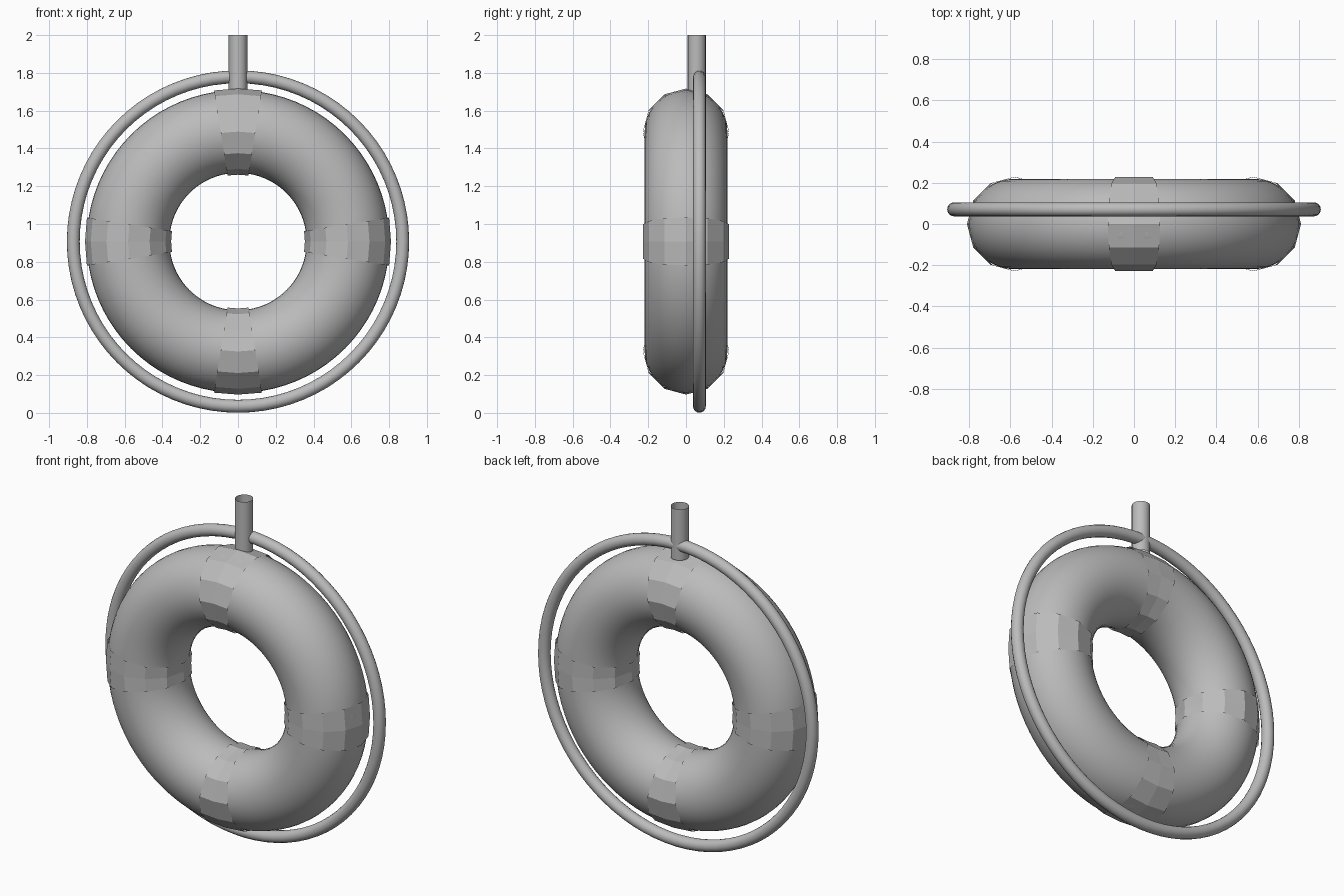
import bpy, bmesh
from math import sin, cos, pi, radians

cube = bpy.data.objects.get("Cube")
if cube:
    bpy.data.objects.remove(cube, do_unlink=True)

CENTRE_Z = 0.907

grey = bpy.data.materials.new("plain grey")
grey.use_nodes = True
grey.diffuse_color = (0.5, 0.5, 0.5, 1)
grey.node_tree.nodes["Principled BSDF"].inputs["Base Color"].default_value = (0.5, 0.5, 0.5, 1)


def finish(name, bm, smooth):
    bmesh.ops.recalc_face_normals(bm, faces=bm.faces)
    for face in bm.faces:
        face.smooth = smooth
    mesh = bpy.data.meshes.new(name)
    bm.to_mesh(mesh)
    bm.free()
    mesh.materials.append(grey)
    obj = bpy.data.objects.new(name, mesh)
    bpy.context.collection.objects.link(obj)
    return obj


def upright_torus(name, major, minor, y, steps, sides, start=0, sweep=2 * pi, smooth=True):
    """Whole ring or arc of a ring standing in the xz plane."""
    bm = bmesh.new()
    closed = sweep >= 2 * pi
    rings = []
    for i in range(steps if closed else steps + 1):
        a = start + sweep * i / steps
        ring = []
        for j in range(sides):
            t = 2 * pi * j / sides
            r = major + minor * cos(t)
            ring.append(bm.verts.new((r * cos(a), y + minor * sin(t), CENTRE_Z + r * sin(a))))
        rings.append(ring)
    for i in range(steps):
        near, far = rings[i], rings[(i + 1) % len(rings)]
        for j in range(sides):
            k = (j + 1) % sides
            bm.faces.new((near[j], near[k], far[k], far[j]))
    return finish(name, bm, smooth)


# Inflated ring body and the thin rope loop around it
upright_torus("float_ring", 0.582, 0.219, 0, 80, 40)
upright_torus("rope_loop", 0.872, 0.034, 0.071, 80, 16)

# Four faceted bands wrapped around the body
half = radians(9)
for i, side in enumerate(("left", "top", "right", "bottom")):
    upright_torus(side + "_band", 0.582, 0.228, 0, 2, 12, i * pi / 2 - half, 2 * half, False)

# Open hanging tube at the top
bm = bmesh.new()
bmesh.ops.create_cone(bm, cap_ends=False, segments=16, radius1=0.049, radius2=0.049, depth=0.3)
bmesh.ops.translate(bm, verts=bm.verts, vec=(0, 0.057, 1.85))
finish("hanging_tube", bm, True)
